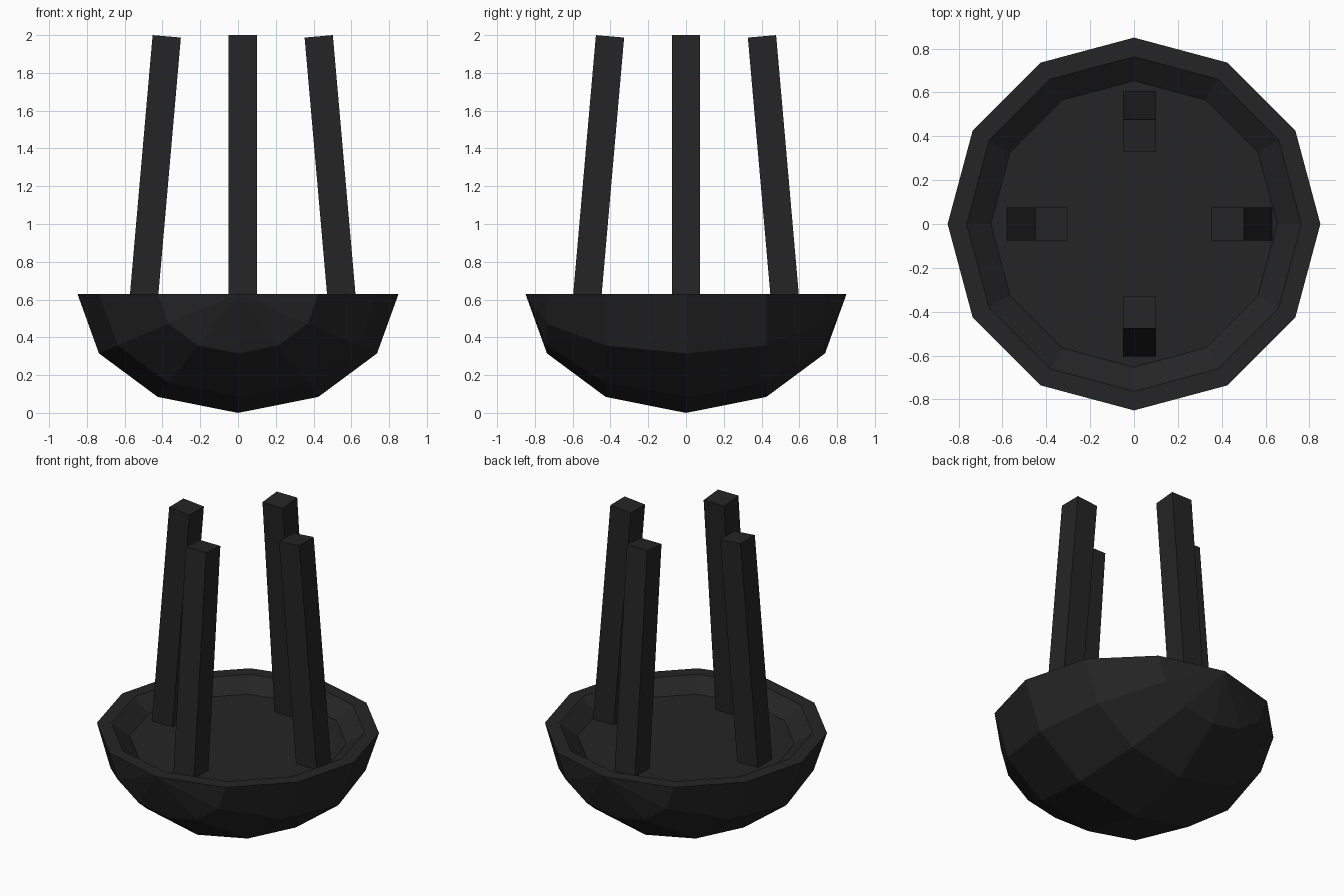
import bpy, bmesh
from math import radians, sin, cos
from mathutils import Vector, Matrix

if "Cube" in bpy.data.objects:
    bpy.data.objects.remove(bpy.data.objects["Cube"])

black = bpy.data.materials.new("black")
black.diffuse_color = (0.018, 0.018, 0.018, 1)
black.use_nodes = True
black.node_tree.nodes["Principled BSDF"].inputs["Base Color"].default_value = black.diffuse_color


def finish(bm, name):
    bmesh.ops.recalc_face_normals(bm, faces=bm.faces)
    mesh = bpy.data.meshes.new(name)
    bm.to_mesh(mesh)
    bm.free()
    mesh.materials.append(black)
    obj = bpy.data.objects.new(name, mesh)
    bpy.context.collection.objects.link(obj)
    return obj


# Bowl: lower half of a squashed low-poly sphere with its poles on the y axis
R, H = 0.85, 0.63
bm = bmesh.new()
bmesh.ops.create_uvsphere(bm, u_segments=12, v_segments=6, radius=R,
                          matrix=Matrix.Rotation(radians(90), 4, 'X'))
bmesh.ops.bisect_plane(bm, geom=bm.verts[:] + bm.edges[:] + bm.faces[:], dist=1e-4,
                       plane_co=(0, 0, 0), plane_no=(0, 0, 1), clear_outer=True)
bmesh.ops.scale(bm, vec=(1, 1, H / R), verts=bm.verts)
bmesh.ops.translate(bm, vec=(0, 0, H), verts=bm.verts)

# Flat rim, sloped inner wall and flat floor
rim_edges = [e for e in bm.edges if e.is_boundary]
top = bmesh.ops.contextual_create(bm, geom=rim_edges)["faces"][0]
bmesh.ops.inset_region(bm, faces=[top], thickness=0.087)
bmesh.ops.inset_region(bm, faces=[top], thickness=0.11)
bmesh.ops.translate(bm, vec=(0, 0, -0.08), verts=top.verts)
finish(bm, "bowl")

# Four square legs leaning inwards by five degrees
W, L, TILT = 0.15, 1.5, radians(5)
for name, turn in (("right_leg", 0), ("back_leg", 90), ("left_leg", 180), ("front_leg", 270)):
    outward = Vector((cos(TILT), 0, sin(TILT)))
    up = Vector((-sin(TILT), 0, cos(TILT)))
    centre = Vector((0.477, 0, 2.0)) - outward * W / 2 - up * L / 2
    bm = bmesh.new()
    bmesh.ops.create_cube(bm, size=1)
    place = (Matrix.Translation((0.025, 0, 0)) @ Matrix.Rotation(radians(turn), 4, 'Z')
             @ Matrix.Translation(centre) @ Matrix.Rotation(-TILT, 4, 'Y')
             @ Matrix.Diagonal((W, W, L, 1)))
    bmesh.ops.transform(bm, matrix=place, verts=bm.verts)
    finish(bm, name)
